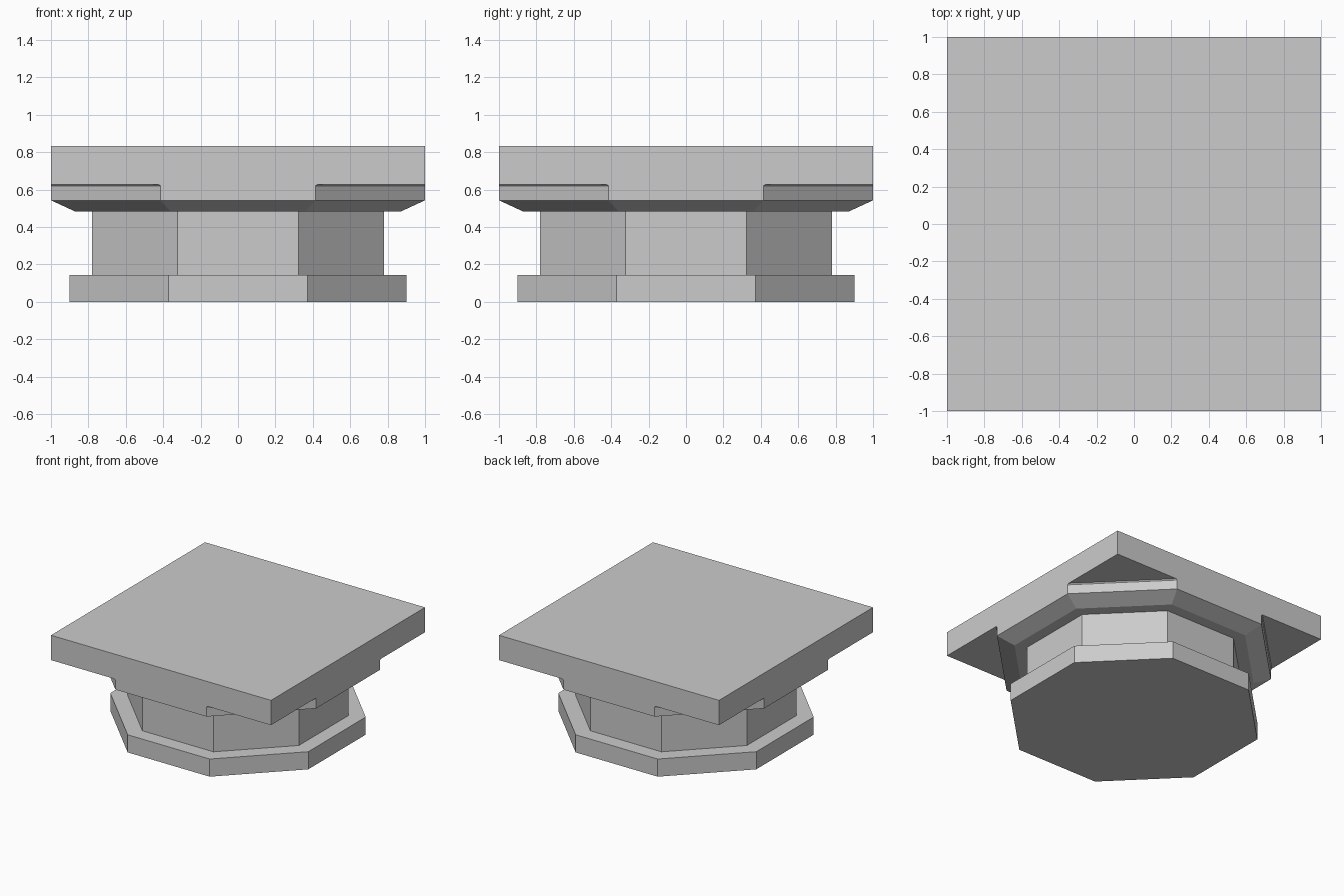
import bpy, bmesh, math

if "Cube" in bpy.data.objects:
    bpy.data.objects.remove(bpy.data.objects["Cube"])

T = math.tan(math.pi / 8)


def octagon(bm, a, z, h=None):
    """Eight-sided ring with flat-to-centre distance a; h is the half side."""
    h = a * T if h is None else h
    pts = [(-h, -a), (h, -a), (a, -h), (a, h), (h, a), (-h, a), (-a, h), (-a, -h)]
    return [bm.verts.new((x, y, z)) for x, y in pts]


def bridge(bm, lo, hi):
    n = len(lo)
    for i in range(n):
        j = (i + 1) % n
        bm.faces.new((lo[i], lo[j], hi[j], hi[i]))


def stack(bm, levels):
    rings = [octagon(bm, *lv) for lv in levels]
    for lo, hi in zip(rings, rings[1:]):
        bridge(bm, lo, hi)
    return rings


def finish(bm, name):
    me = bpy.data.meshes.new(name)
    bm.to_mesh(me)
    bm.free()
    ob = bpy.data.objects.new(name, me)
    bpy.context.collection.objects.link(ob)


# Octagonal foot and shaft, open where the capital sits on it
bm = bmesh.new()
rings = stack(bm, [(0.90, 0), (0.90, 0.145), (0.78, 0.145), (0.78, 0.484)])
bm.faces.new(rings[0][::-1])
finish(bm, "foot_and_shaft")

# Flared octagonal capital, its corners easing out into a square slab
bm = bmesh.new()
rings = stack(bm, [(0.78, 0.484), (0.872, 0.484), (1.0, 0.543),
                   (1.0, 0.62), (1.0, 0.629, 0.424)])
o = rings[-1]
signs = [(-1, -1), (1, -1), (1, 1), (-1, 1)]
low = [bm.verts.new((x, y, 0.629)) for x, y in signs]
top = [bm.verts.new((x, y, 0.833)) for x, y in signs]
for i in range(4):
    j = (i + 1) % 4
    p, q = o[2 * i], o[2 * i + 1]
    bm.faces.new((low[i], p, q, low[j], top[j], top[i]))   # slab side
    bm.faces.new((low[i], o[2 * i - 1], p))                # corner underside
bm.faces.new(top)
bmesh.ops.recalc_face_normals(bm, faces=bm.faces)
finish(bm, "capital_slab")
